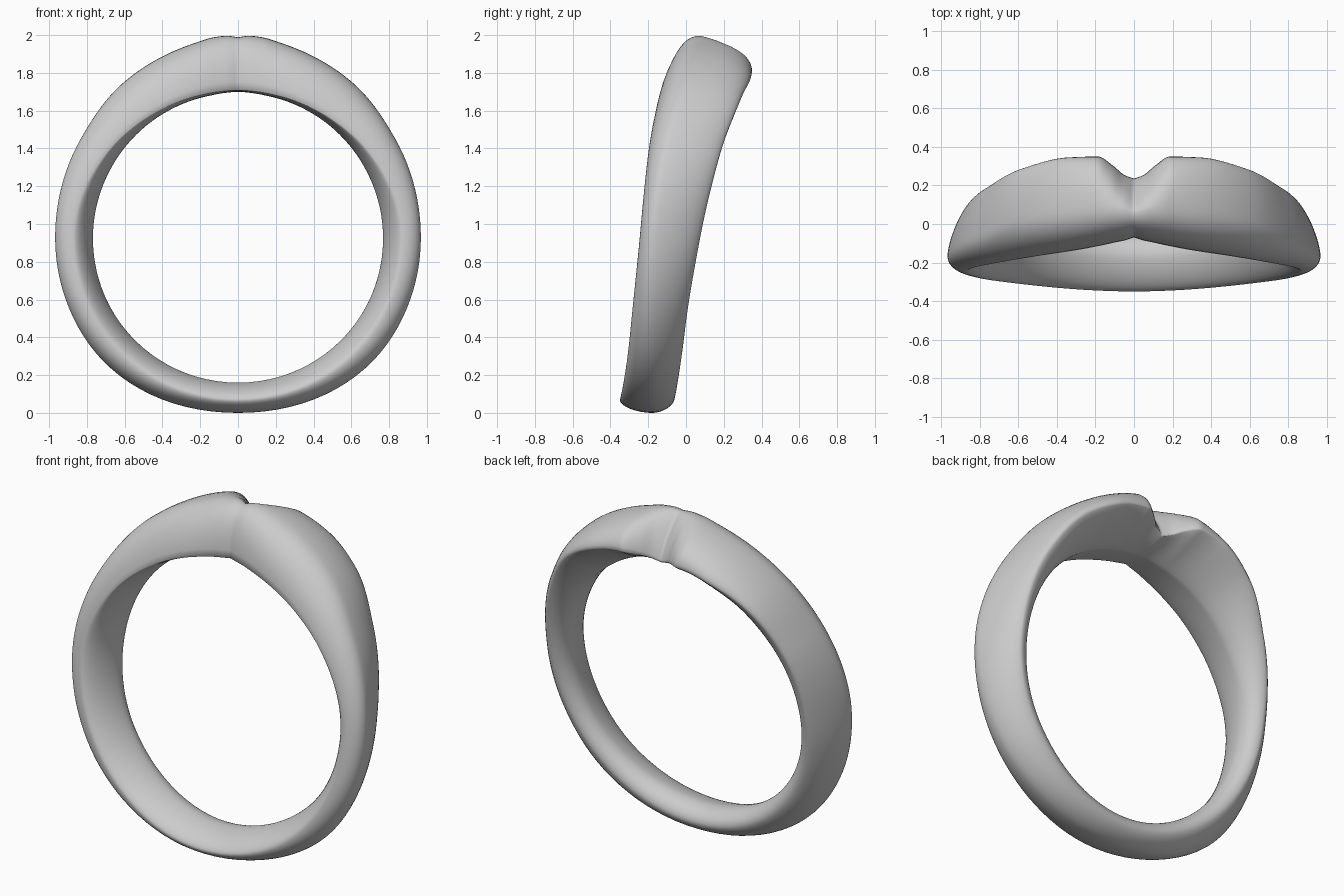
import bpy, bmesh, math

cube = bpy.data.objects.get("Cube")
if cube:
    bpy.data.objects.remove(cube, do_unlink=True)

CENTRE_Z = 0.928
STEPS, QUARTER = 180, 12

# Band shape by angle from the crown, in degrees; both halves mirror it
ANGLE = [0, 3.5, 7, 12, 22, 38, 58, 90, 125, 180]
PROFILE = {
    "front_y": [-.07, -.085, -.095, -.11, -.135, -.165, -.2, -.245, -.295, -.35],
    "front_r": [.78, .78, .78, .78, .785, .8, .83, .87, .87, .86],
    "outer_y": [.06, .075, .08, .08, .06, .01, -.08, -.165, -.18, -.18],
    "outer_r": [1.06, 1.07, 1.068, 1.056, 1.04, 1.018, .983, .968, .97, .928],
    "back_y": [.235, .255, .3, .35, .345, .29, .19, .075, -.005, -.06],
    "back_r": [.82, .84, .87, .9, .92, .93, .895, .85, .845, .85],
    "inner_y": [.06, .06, .06, .06, .06, .05, .025, -.03, -.09, -.17],
    "inner_r": [.772, .77, .768, .766, .766, .766, .766, .768, .77, .768],
    "front_power": [2.2, 2.2, 2.2, 2.2, 2.1, 2, 2, 2.1, 2, 1.8],
    "back_power": [1.3, 1.55, 1.85, 2.1, 2, 1.85, 1.65, 1.5, 1.6, 1.8],
    "flare_power": [1.2, 1.2, 1.2, 1.2, 1.25, 1.4, 1.7, 2, 2, 1.9],
}


def slope(values, i):
    """Monotone slope at a key, so the band never overshoots."""
    gaps = [(values[k + 1] - values[k]) / (ANGLE[k + 1] - ANGLE[k])
            for k in range(max(i - 1, 0), min(i + 1, len(ANGLE) - 1))]
    if len(gaps) == 1:
        return gaps[0] if i == 0 else 0
    a, b = gaps
    return 2 * a * b / (a + b) if a * b > 0 else 0


def sample(values, angle):
    i = max(k for k in range(len(ANGLE) - 1) if ANGLE[k] <= angle)
    width = ANGLE[i + 1] - ANGLE[i]
    t = (angle - ANGLE[i]) / width
    m0, m1 = slope(values, i) * width, slope(values, i + 1) * width
    a, b = values[i], values[i + 1]
    return (a + m0 * t + (3 * (b - a) - 2 * m0 - m1) * t ** 2
            + (2 * (a - b) + m0 + m1) * t ** 3)


def quarter(tip, apex, power, to_apex):
    """Rounded quarter of the section between an edge tip and an apex."""
    points = []
    for k in range(QUARTER):
        t = k / QUARTER if to_apex else 1 - k / QUARTER
        c = math.cos(t * math.pi / 2) ** (2 / power)
        s = math.sin(t * math.pi / 2) ** (2 / power)
        points.append((apex[0] + (tip[0] - apex[0]) * c,
                       tip[1] + (apex[1] - tip[1]) * s))
    return points


def section(angle):
    p = {name: sample(values, angle) for name, values in PROFILE.items()}
    front, outer, back, inner = [(p[n + "_y"], p[n + "_r"])
                                 for n in ("front", "outer", "back", "inner")]
    return (quarter(front, outer, p["front_power"], True)
            + quarter(back, outer, p["back_power"], False)
            + quarter(back, inner, p["flare_power"], True)
            + quarter(front, inner, 1.65, False))


# Loft the sections around the ring, closer together near the crown notch
bm = bmesh.new()
loops = []
for i in range(STEPS):
    u = 2 * i / STEPS - 1
    turn = 180 * (0.4 * u + 0.6 * u ** 3)
    a = math.radians(turn)
    loops.append([bm.verts.new((r * math.sin(a), y, CENTRE_Z + r * math.cos(a)))
                  for y, r in section(abs(turn))])
count = len(loops[0])
for i in range(STEPS):
    a, b = loops[i], loops[(i + 1) % STEPS]
    for j in range(count):
        k = (j + 1) % count
        bm.faces.new((a[j], a[k], b[k], b[j]))
bmesh.ops.recalc_face_normals(bm, faces=bm.faces[:])
mesh = bpy.data.meshes.new("ring_band")
bm.to_mesh(mesh)
bm.free()
ring = bpy.data.objects.new("ring_band", mesh)
bpy.context.collection.objects.link(ring)

# Plain grey metal
grey = bpy.data.materials.new("light_grey")
grey.use_nodes = True
colour = (0.6, 0.6, 0.6, 1)
grey.diffuse_color = colour
grey.node_tree.nodes["Principled BSDF"].inputs["Base Color"].default_value = colour
mesh.materials.append(grey)

bpy.context.view_layer.objects.active = ring
ring.select_set(True)
bpy.ops.object.shade_smooth_by_angle(angle=math.radians(75))
